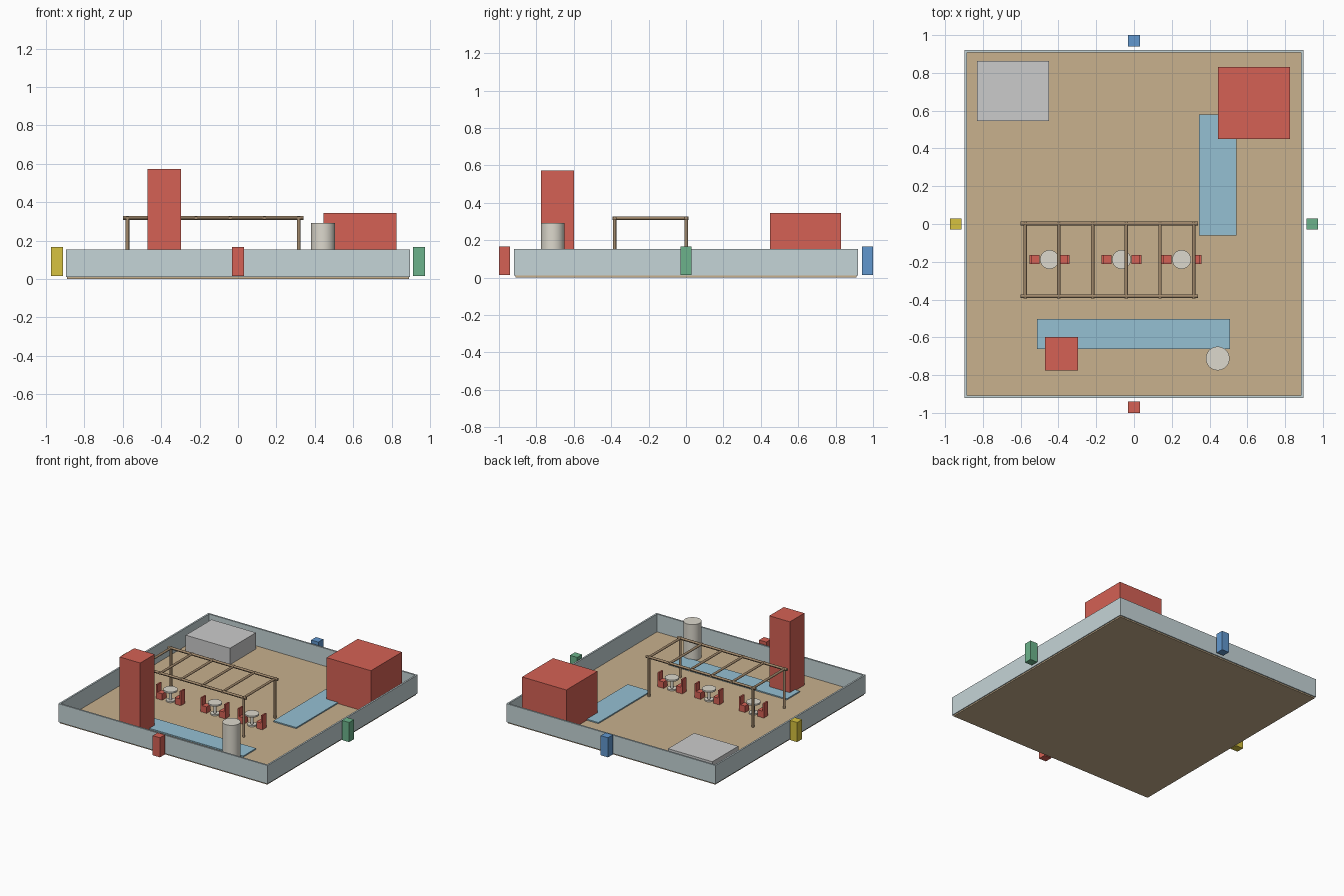
import bpy
from mathutils import Vector

if "Cube" in bpy.data.objects:
    bpy.data.objects.remove(bpy.data.objects["Cube"])


def mat(name, r, g, b):
    m = bpy.data.materials.new(name)
    m.diffuse_color = (r, g, b, 1)
    m.use_nodes = True
    m.node_tree.nodes["Principled BSDF"].inputs["Base Color"].default_value = m.diffuse_color
    return m


SAND = mat("sand", 0.58, 0.44, 0.27)
WALL = mat("pale_wall", 0.56, 0.66, 0.68)
RED = mat("red", 0.66, 0.12, 0.09)
BLUE = mat("blue", 0.12, 0.31, 0.62)
GREEN = mat("green", 0.15, 0.45, 0.26)
YELLOW = mat("yellow", 0.68, 0.54, 0.05)
WATER = mat("water", 0.30, 0.53, 0.65)
WOOD = mat("wood", 0.36, 0.25, 0.15)
CREAM = mat("cream", 0.72, 0.69, 0.61)

FLOOR = 0.015


def box(name, x0, x1, y0, y1, z0, z1, m=None):
    bpy.ops.mesh.primitive_cube_add(
        size=1, location=((x0 + x1) / 2, (y0 + y1) / 2, (z0 + z1) / 2))
    o = bpy.context.object
    o.name = name
    o.scale = (x1 - x0, y1 - y0, z1 - z0)
    bpy.ops.object.transform_apply(location=False, rotation=False, scale=True)
    if m:
        o.data.materials.append(m)
    return o


def rod(name, a, b, r, m, sides=32):
    a, b = Vector(a), Vector(b)
    d = b - a
    bpy.ops.mesh.primitive_cylinder_add(
        vertices=sides, radius=r, depth=d.length, location=(a + b) / 2,
        rotation=d.to_track_quat('Z', 'Y').to_euler())
    o = bpy.context.object
    o.name = name
    o.data.materials.append(m)
    bpy.ops.object.shade_smooth_by_angle()
    return o


# Ground slab and perimeter walls
box("floor", -0.89, 0.89, -0.912, 0.912, 0, FLOOR, SAND)
T = 0.013
for s, side in ((-1, "left"), (1, "right")):
    xs = sorted((s * 0.897, s * (0.897 - T)))
    box(side + "_wall", *xs, -0.92, 0.92, 0.01, 0.153, WALL)
for s, side in ((-1, "front"), (1, "back")):
    ys = sorted((s * 0.92, s * (0.92 - T)))
    box(side + "_wall", -0.897 + T, 0.897 - T, *ys, 0.01, 0.153, WALL)

# Coloured direction markers outside the walls
for side, x, y, m in (("front", 0, -0.97, RED), ("back", 0, 0.97, BLUE),
                      ("left", -0.943, 0, YELLOW), ("right", 0.943, 0, GREEN)):
    box(side + "_marker", x - 0.031, x + 0.031, y - 0.03, y + 0.03,
        FLOOR, 0.167, m)

# Large blocks and drum
box("low_grey_block", -0.83, -0.45, 0.545, 0.862, FLOOR, 0.142)
box("wide_red_block", 0.445, 0.825, 0.45, 0.83, FLOOR, 0.345, RED)
box("red_tower", -0.472, -0.296, -0.775, -0.598, FLOOR, 0.573, RED)
rod("drum", (0.443, -0.712, FLOOR), (0.443, -0.712, 0.292), 0.063, CREAM)

# Water strips
box("front_pool", -0.513, 0.508, -0.662, -0.503, FLOOR, 0.024, WATER)
box("side_pool", 0.345, 0.542, -0.06, 0.58, FLOOR, 0.024, WATER)

# Pergola: two rails, six crossbars, four posts
Y0, Y1, Z = -0.382, 0.002, 0.318
X0, X1 = -0.576, 0.316
for y in (Y0, Y1):
    rod("pergola_rail", (-0.6, y, Z), (0.34, y, Z), 0.01, WOOD, 12)
    for x in (X0, X1):
        rod("pergola_post", (x, y, FLOOR), (x, y, Z), 0.0095, WOOD, 12)
for i in range(6):
    x = X0 + (X1 - X0) * i / 5
    rod("pergola_crossbar", (x, Y0 - 0.012, Z), (x, Y1 + 0.012, Z), 0.009, WOOD, 12)

# Tables, each with a pair of facing chairs
YT = -0.188
for x in (-0.447, -0.066, 0.252):
    rod("table_base", (x, YT, FLOOR), (x, YT, 0.025), 0.032, CREAM)
    rod("table_stem", (x, YT, 0.025), (x, YT, 0.095), 0.011, CREAM, 16)
    rod("table_top", (x, YT, 0.095), (x, YT, 0.107), 0.05, CREAM)
    for s in (-1, 1):
        c = x + s * 0.08
        box("chair_seat", c - 0.026, c + 0.026, YT - 0.025, YT + 0.025,
            FLOOR, 0.065, RED)
        xs = sorted((c + s * 0.026, c + s * 0.014))
        box("chair_back", *xs, YT - 0.025, YT + 0.025, 0.065, 0.125, RED)
